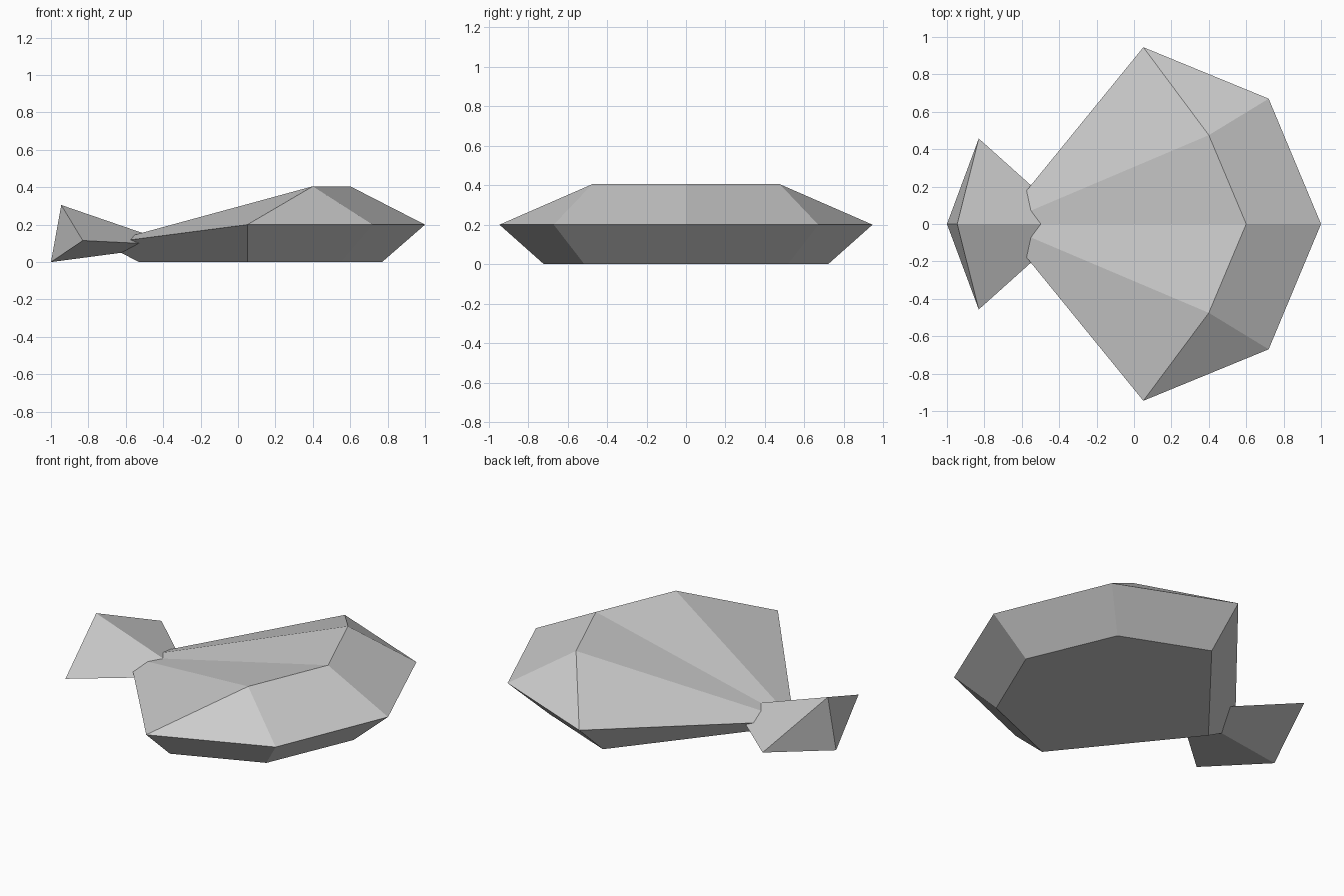
import bpy
import bmesh
from mathutils import Matrix

default_cube = bpy.data.objects.get("Cube")
if default_cube:
    bpy.data.objects.remove(default_cube, do_unlink=True)

grey = bpy.data.materials.new("plain_grey")
grey.use_nodes = True
grey.diffuse_color = (0.6, 0.6, 0.6, 1)
grey.node_tree.nodes["Principled BSDF"].inputs["Base Color"].default_value = grey.diffuse_color


def mirrored_solid(name, points, faces):
    """Builds the +y half from named points and mirrors it across y = 0."""
    bm = bmesh.new()
    verts = {key: bm.verts.new(co) for key, co in points.items()}
    for face in faces:
        bm.faces.new([verts[key] for key in face.split()])
    bmesh.ops.mirror(bm, geom=bm.verts[:] + bm.edges[:] + bm.faces[:],
                     matrix=Matrix.Identity(4), merge_dist=0.001, axis='Y')
    bmesh.ops.remove_doubles(bm, verts=bm.verts[:], dist=0.001)
    bmesh.ops.recalc_face_normals(bm, faces=bm.faces[:])
    mesh = bpy.data.meshes.new(name)
    bm.to_mesh(mesh)
    bm.free()
    mesh.materials.append(grey)
    obj = bpy.data.objects.new(name, mesh)
    bpy.context.collection.objects.link(obj)
    return obj


# Body: wide rim, raised ridge with a shallow valley behind it, flat belly
mirrored_solid(
    "body",
    {
        "nose": (1, 0, 0.2), "cheek": (0.72, 0.67, 0.2),
        "wing": (0.05, 0.945, 0.2), "tip": (-0.72, 0, 0.1),
        "crest": (0.6, 0, 0.405), "shoulder": (0.4, 0.475, 0.405),
        "chin": (0.77, 0, 0), "belly_front": (0.55, 0.515, 0),
        "belly_side": (0.05, 0.72, 0), "belly_back": (-0.53, 0, 0),
    },
    [
        "tip crest shoulder", "tip shoulder wing", "wing shoulder cheek",
        "shoulder crest nose cheek",
        "nose chin belly_front cheek", "cheek belly_front belly_side wing",
        "wing belly_side belly_back tip",
        "chin belly_back belly_side belly_front",
    ])

# Tail: flared pyramid whose point runs into the body
mirrored_solid(
    "tail",
    {
        "root": (-0.32, 0, 0.09), "top": (-0.945, 0, 0.305),
        "side": (-0.83, 0.457, 0.115), "heel": (-1, 0, 0),
    },
    ["root side top", "top side heel", "heel side root"])
